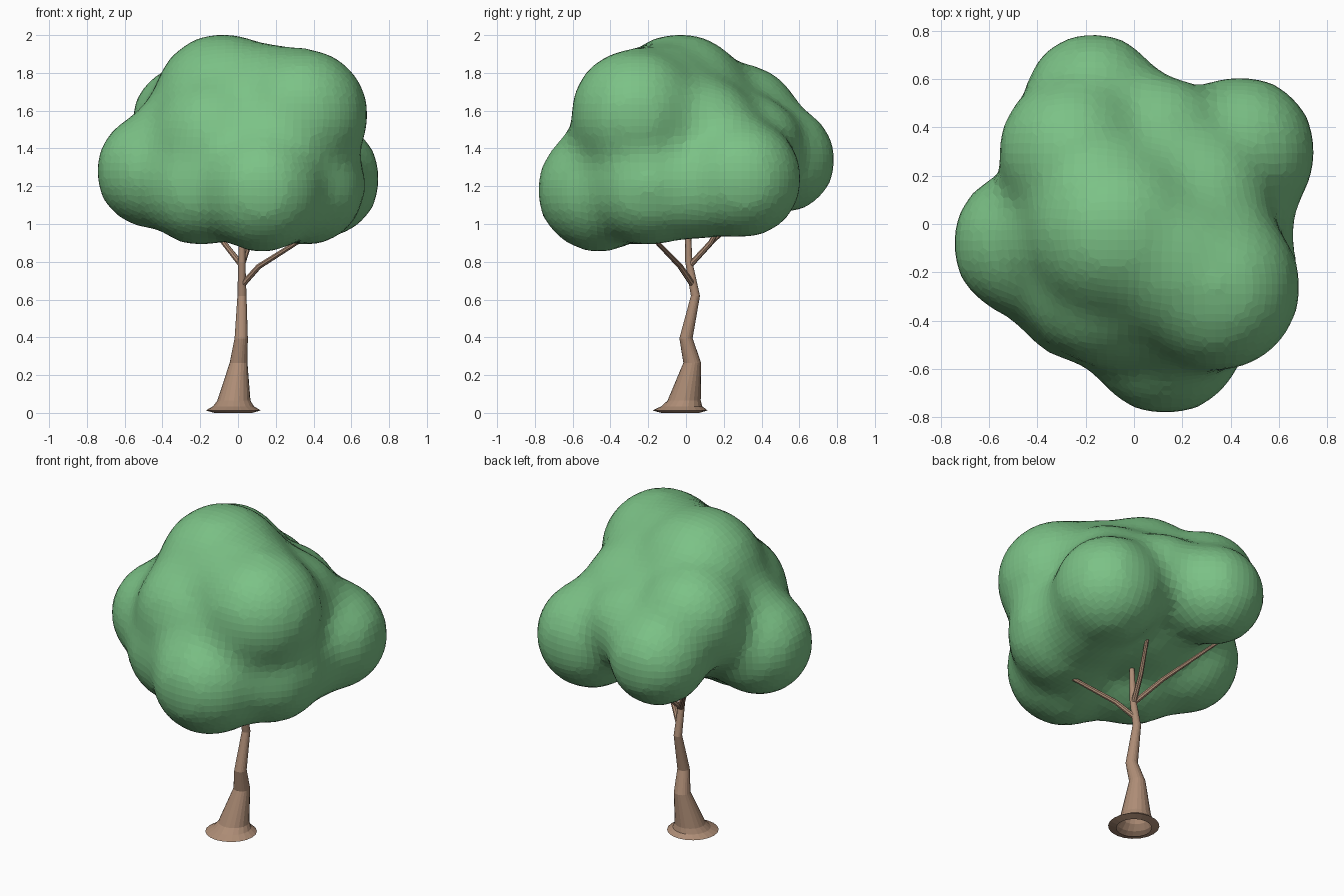
import bpy, bmesh, math
from mathutils import Vector

cube = bpy.data.objects.get("Cube")
if cube:
    bpy.data.objects.remove(cube, do_unlink=True)


def material(name, rgb):
    m = bpy.data.materials.new(name)
    m.use_nodes = True
    m.diffuse_color = (*rgb, 1)
    m.node_tree.nodes["Principled BSDF"].inputs["Base Color"].default_value = (*rgb, 1)
    return m


leaf_green = material("leaf_green", (0.2, 0.54, 0.24))
bark_brown = material("bark_brown", (0.42, 0.265, 0.18))


def add_object(name, bm, mat):
    bmesh.ops.recalc_face_normals(bm, faces=bm.faces)
    mesh = bpy.data.meshes.new(name)
    bm.to_mesh(mesh)
    bm.free()
    mesh.materials.append(mat)
    obj = bpy.data.objects.new(name, mesh)
    bpy.context.collection.objects.link(obj)
    return obj


def limb(name, path, sides, level=False):
    """Tapered tube through (x, y, z, radius) points; level keeps its rings flat."""
    bm = bmesh.new()
    pts = [Vector(p[:3]) for p in path]
    up = Vector((0, 0, 1))
    rings = []
    for i, p in enumerate(pts):
        tangent = up if level else pts[min(i + 1, len(pts) - 1)] - pts[max(i - 1, 0)]
        turn = up.rotation_difference(tangent)
        ring = []
        for k in range(sides):
            a = math.tau * k / sides
            offset = Vector((math.cos(a), math.sin(a), 0)) * path[i][3]
            ring.append(bm.verts.new(p + turn @ offset))
        rings.append(ring)
    for low, high in zip(rings, rings[1:]):
        for k in range(sides):
            n = (k + 1) % sides
            bm.faces.new((low[k], low[n], high[n], high[k]))
    bm.faces.new(rings[-1])
    return add_object(name, bm, bark_brown)


# Trunk with a flared, hollow foot
limb("trunk", [
    (-.025, -.03, 0, .1), (-.025, -.032, .013, .146), (-.024, -.022, .035, .108),
    (-.022, -.01, .065, .088), (.003, .033, .265, .047), (.017, 0, .395, .035),
    (.021, .05, .62, .024), (.02, .015, .8, .019), (.025, .005, 1.15, .012)], 20, True)

# Branches
limb("front_branch", [(.025, .035, .68, .016), (.11, -.03, .775, .015),
                      (.34, -.17, .92, .012), (.44, -.24, .99, .008)], 8)
limb("back_branch", [(.02, .02, .78, .016), (-.09, .15, .92, .014),
                     (-.33, .46, 1.17, .009)], 8)
limb("inner_branch", [(.02, .02, .78, .016), (.06, .13, .9, .014),
                      (.11, .27, 1.15, .009)], 8)

# Canopy: overlapping lobes fused into one soft mass
lobes = [
    (0, 0, 1.44, .42),         # core
    (-.08, -.03, 1.645, .35),  # crown
    (.34, -.26, 1.58, .335),   # upper front
    (.13, -.46, 1.18, .315),   # lower front
    (.36, -.2, 1.2, .3),       # lower side
    (.44, .3, 1.24, .3),       # back side
    (-.2, -.26, 1.2, .3),      # lower front corner
    (-.45, -.08, 1.28, .29),   # outer side
    (-.26, .3, 1.54, .29),     # upper back
    (-.17, .51, 1.34, .27),    # lower back
    (.15, -.15, 1.62, .32),    # fills between the main lobes
    (.28, .1, 1.48, .28),
    (.11, .36, 1.42, .24),
    (-.33, -.05, 1.44, .24),
    (-.12, -.25, 1.45, .32),
    (.38, .05, 1.2, .27),
    (.15, -.38, 1.4, .24),
]
bm = bmesh.new()
for x, y, z, r in lobes:
    new = bmesh.ops.create_icosphere(bm, subdivisions=4, radius=r + .024)["verts"]
    bmesh.ops.translate(bm, verts=new, vec=(x, y, z))
canopy = add_object("canopy", bm, leaf_green)
fuse = canopy.modifiers.new("fuse", 'REMESH')
fuse.mode = 'VOXEL'
fuse.voxel_size = .045
soften = canopy.modifiers.new("soften", 'SMOOTH')
soften.factor = .5
soften.iterations = 25
